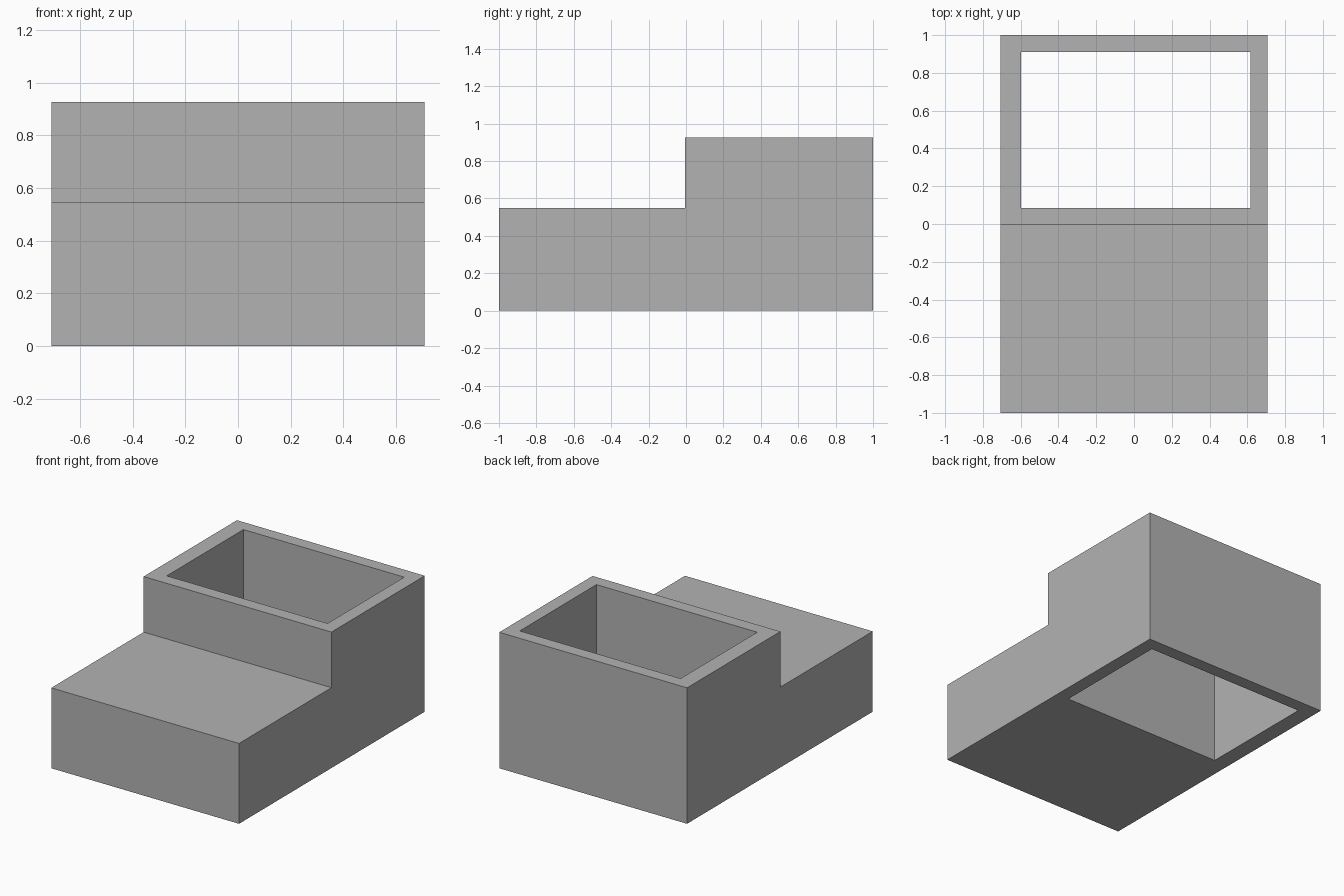
import bpy
import bmesh
from mathutils import Matrix, Vector

cube = bpy.data.objects.get("Cube")
if cube:
    bpy.data.objects.remove(cube, do_unlink=True)

HALF_WIDTH = 0.708
HEIGHT = 0.927
STEP_HEIGHT = 0.548
STEP_Y = -0.005

grey = bpy.data.materials.new("plain grey")
grey.use_nodes = True
colour = (0.45, 0.45, 0.45, 1)
grey.diffuse_color = colour
grey.node_tree.nodes["Principled BSDF"].inputs["Base Color"].default_value = colour


def finish(bm, name):
    bmesh.ops.recalc_face_normals(bm, faces=bm.faces)
    mesh = bpy.data.meshes.new(name)
    bm.to_mesh(mesh)
    bm.free()
    mesh.materials.append(grey)
    obj = bpy.data.objects.new(name, mesh)
    bpy.context.collection.objects.link(obj)
    return obj


# Stepped body: side profile extruded across the width
profile = [(-1, 0), (1, 0), (1, HEIGHT), (STEP_Y, HEIGHT),
           (STEP_Y, STEP_HEIGHT), (-1, STEP_HEIGHT)]
bm = bmesh.new()
side = bm.faces.new([bm.verts.new((-HALF_WIDTH, y, z)) for y, z in profile])
extruded = bmesh.ops.extrude_face_region(bm, geom=[side], use_keep_orig=True)["geom"]
bmesh.ops.translate(bm, vec=(2 * HALF_WIDTH, 0, 0),
                    verts=[v for v in extruded if isinstance(v, bmesh.types.BMVert)])
body = finish(bm, "stepped_body")

# Rectangular shaft, open at top and bottom
low = Vector((-0.597, 0.085, -0.2))
high = Vector((0.616, 0.911, HEIGHT + 0.2))
bm = bmesh.new()
bmesh.ops.create_cube(bm, size=1, matrix=Matrix.Translation((low + high) / 2)
                      @ Matrix.Diagonal((*(high - low), 1)))
cutter = finish(bm, "shaft_cutter")
cutter.hide_render = True

cut = body.modifiers.new("shaft", 'BOOLEAN')
cut.operation = 'DIFFERENCE'
cut.solver = 'EXACT'
cut.object = cutter
bpy.context.view_layer.objects.active = body
body.select_set(True)
bpy.ops.object.modifier_apply(modifier=cut.name)
bpy.data.objects.remove(cutter, do_unlink=True)
